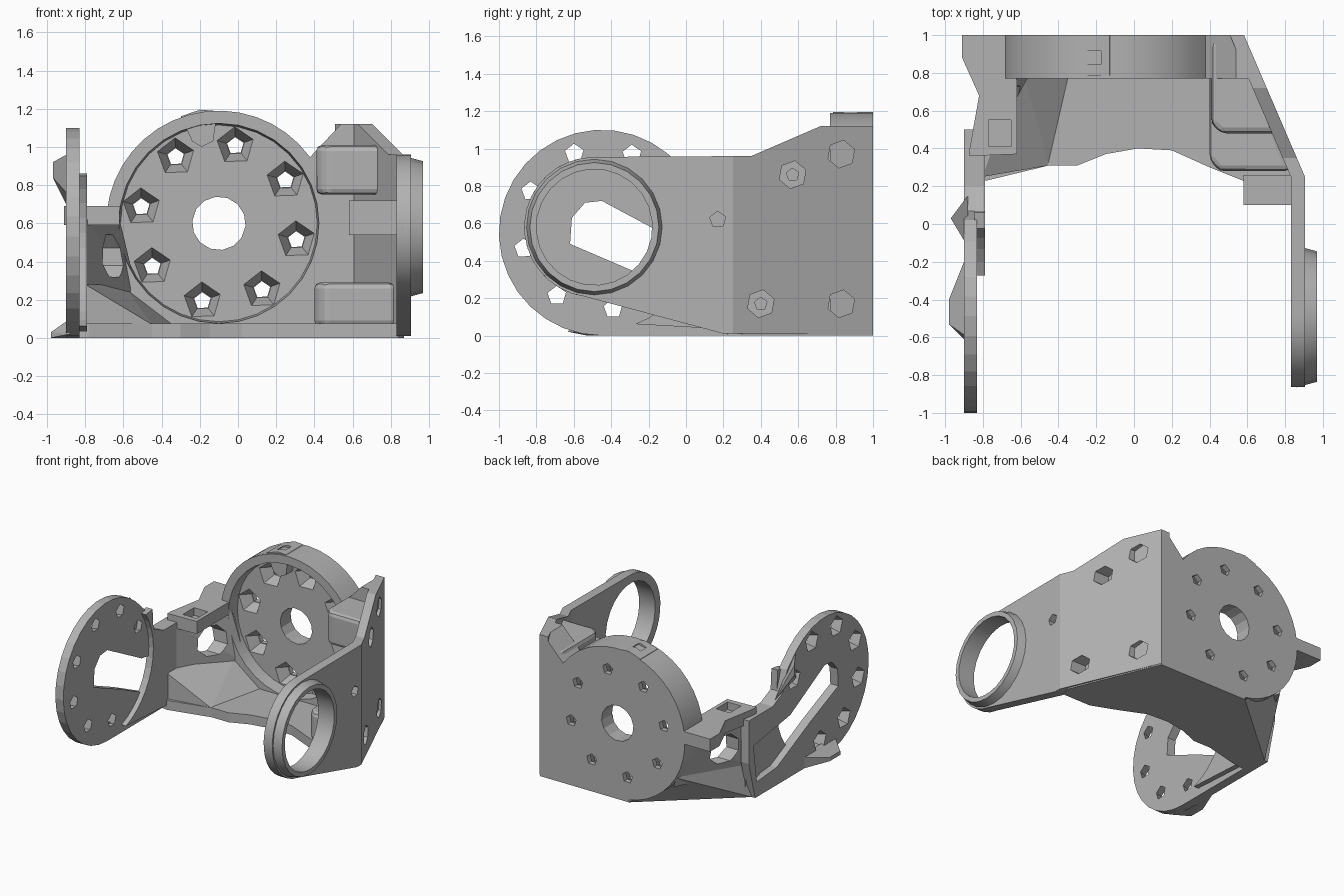
import bpy, bmesh
from math import sin, cos, radians
from mathutils import Vector

cube = bpy.data.objects.get("Cube")
if cube:
    bpy.data.objects.remove(cube)

grey = bpy.data.materials.new("plain grey")
grey.use_nodes = True
colour = (0.45, 0.45, 0.45, 1)
grey.diffuse_color = colour
grey.node_tree.nodes["Principled BSDF"].inputs["Base Color"].default_value = colour


def finish(name, bm):
    bmesh.ops.recalc_face_normals(bm, faces=bm.faces)
    mesh = bpy.data.meshes.new(name)
    bm.to_mesh(mesh)
    bm.free()
    mesh.materials.append(grey)
    ob = bpy.data.objects.new(name, mesh)
    bpy.context.scene.collection.objects.link(ob)
    return ob


def arc(cu, cv, r, a0=0, a1=360, n=24):
    full = abs(a1 - a0) == 360
    steps = n if full else n + 1
    angles = [radians(a0 + (a1 - a0) * i / n) for i in range(steps)]
    return [(cu + r * cos(a), cv + r * sin(a)) for a in angles]


def prism(name, pts, axis, w0, w1, pts2=None):
    """Extrude an outline along an axis; a second outline gives a taper."""
    place = {"x": lambda u, v, w: (w, u, v),
             "y": lambda u, v, w: (u, w, v),
             "z": lambda u, v, w: (u, v, w)}[axis]
    bm = bmesh.new()
    a = [bm.verts.new(place(u, v, w0)) for u, v in pts]
    b = [bm.verts.new(place(u, v, w1)) for u, v in (pts2 or pts)]
    bm.faces.new(a)
    bm.faces.new(b[::-1])
    n = len(a)
    for i in range(n):
        j = (i + 1) % n
        bm.faces.new((a[i], b[i], b[j], a[j]))
    return finish(name, bm)


def box(name, x0, x1, y0, y1, z0, z1):
    return prism(name, [(x0, y0), (x1, y0), (x1, y1), (x0, y1)], "z", z0, z1)


def hull(name, pts):
    bm = bmesh.new()
    for p in pts:
        bm.verts.new(p)
    out = bmesh.ops.convex_hull(bm, input=bm.verts)
    loose = [g for g in out["geom_interior"] if isinstance(g, bmesh.types.BMVert)]
    bmesh.ops.delete(bm, geom=loose, context="VERTS")
    return finish(name, bm)


def hole(axis, u, v, w0, w1, r0, r1=None, n=5, turn=20):
    ob = prism("cutter", arc(u, v, r0, turn, turn + 360, n), axis, w0, w1,
               arc(u, v, r1 or r0, turn, turn + 360, n))
    ob.hide_render = True
    return ob


def cut(ob, cutters):
    """Subtract the cutters, bake the result and remove them."""
    for c in cutters:
        m = ob.modifiers.new("cut", "BOOLEAN")
        m.operation, m.solver, m.object = "DIFFERENCE", "EXACT", c
    bpy.context.view_layer.update()
    deps = bpy.context.evaluated_depsgraph_get()
    mesh = bpy.data.meshes.new_from_object(ob.evaluated_get(deps))
    ob.modifiers.clear()
    ob.data = mesh
    for c in cutters:
        bpy.data.objects.remove(c)


# Rear plate with a round cup, eight countersunk holes and a centre bore
CX, CZ = -0.10, 0.60


def plate_outline(edge):
    return arc(CX, CZ, 0.59, 36, 262, 26) + [(edge, 0), (edge, 1.12), (0.54, 1.12)]


plate = prism("rear_cup_plate", plate_outline(0.64), "y", 0.77, 1.0, plate_outline(0.58))
cutters = [hole("y", CX, CZ, 0.7, 0.87, 0.53, 0.515, 32, 0),
           hole("y", CX, CZ, 0.8, 1.1, 0.14, n=14)]
for u, v in arc(CX, CZ, 0.415, 33, 393, 8):
    cutters.append(hole("y", u, v, 0.86, 0.96, 0.105, 0.05))
    cutters.append(hole("y", u, v, 0.9, 1.1, 0.045))
cut(plate, cutters)

boss = prism("cup_top_boss", [(-0.24, 1.03), (-0.19, 1.0), (-0.13, 1.03), (-0.11, 1.17),
                              (-0.13, 1.19), (-0.2, 1.195), (-0.3, 1.16)], "y", 0.785, 1.0)
cut(boss, [hole("z", -0.21, 0.88, 1.08, 1.3, 0.05, n=4, turn=45)])

# Floor with a curved front edge
prism("floor", [(0.58, 1), (-0.2, 1), (-0.87, 0.42), (-0.87, 0.24), (-0.78, 0.23),
                (-0.45, 0.31), (-0.3, 0.31), (-0.15, 0.37), (0.02, 0.4), (0.2, 0.39),
                (0.4, 0.3), (0.6, 0.22), (0.84, 0.22), (0.87, 0.3)], "z", 0.0, 0.075)

# Right hand bearing arm: flat at the front, then slanting in to the rear plate
BY, BZ, BEND = -0.49, 0.58, 0.25


def shear(y):
    return max(0, y - BEND) * 0.43


arm = prism("bearing_arm", [(1, 0.01), (0.2, 0.01)] + arc(BY, BZ, 0.375, 262, 90, 16) +
            [(0.35, 0.96), (0.72, 1.12), (1, 1.12)], "x", 0.83, 0.905)
bm = bmesh.new()
bm.from_mesh(arm.data)
bmesh.ops.bisect_plane(bm, geom=bm.verts[:] + bm.edges[:] + bm.faces[:],
                       plane_co=Vector((0, BEND, 0)), plane_no=Vector((0, 1, 0)))
for vert in bm.verts:
    vert.co.x -= shear(vert.co.y)
bm.to_mesh(arm.data)
bm.free()
screws = [(0.57, 0.86), (0.83, 0.97), (0.4, 0.17), (0.83, 0.17)]


def screw_holes():
    """Hexagonal counterbores with a narrow hole through."""
    found = []
    for y, z in screws:
        x = 0.905 - shear(y)
        found.append(hole("x", y, z, x - 0.1, x + 0.08, 0.075, n=6))
        found.append(hole("x", y, z, x - 0.2, x, 0.035))
    return found


cut(arm, [hole("x", BY, BZ, 0.7, 1.1, 0.31, n=24),
          hole("x", 0.17, 0.62, 0.7, 1.0, 0.045)] + screw_holes())

ring = prism("bearing_ring", arc(BY, BZ, 0.375), "x", 0.86, 0.97, arc(BY, BZ, 0.345))
cut(ring, [hole("x", BY, BZ, 0.7, 1.1, 0.31, n=24)])

# Rounded screw blocks inside the arm
upper = prism("upper_screw_block", [(0.41, 0.97), (0.41, 0.53), (0.46, 0.48), (0.76, 0.48),
                                    (0.57, 0.97)], "z", 0.75, 1.01)
lower = prism("lower_screw_block", [(0.4, 0.97), (0.4, 0.34), (0.45, 0.28), (0.83, 0.28),
                                    (0.57, 0.97)], "z", 0.06, 0.29)
for block in (upper, lower):
    bevel = block.modifiers.new("round", "BEVEL")
    bevel.width, bevel.segments = 0.03, 2
    cut(block, screw_holes())
nub = box("inner_nub", 0.58, 0.85, 0.1, 0.26, 0.54, 0.72)
cut(nub, [hole("x", 0.17, 0.62, 0.7, 1.0, 0.045)])

# Left hand round mount; its slanting slot runs on as a pocket in the outer face
DY, DZ = -0.45, 0.55
mount = prism("round_mount", arc(DY, DZ, 0.55, 50, 270, 20) +
              [(0.42, 0), (0.5, 0.3), (0.5, 0.64), (0.2, 0.64), (0.07, 0.7), (0.02, 0.86)],
              "x", -0.9, -0.83)
cutters = [hole("x", u, v, -0.91, -0.82, 0.085, 0.048)
           for u, v in arc(DY, DZ + 0.02, 0.43, 26, 278, 6)]
cutters.append(prism("cutter", [(-0.62, 0.49), (-0.61, 0.63), (-0.54, 0.71), (-0.45, 0.72),
                                (-0.02, 0.49), (0.44, 0.42), (0.4, 0.12), (0.15, 0.14),
                                (-0.27, 0.34)], "x", -1, -0.7))
cut(mount, cutters)

# Raised shoulder behind the mount
prism("mount_shoulder", arc(DY, DZ, 0.52, -70, 35, 12) +
      [(0.06, 0.86), (0.07, 0.7), (0.2, 0.64), (0.46, 0.64), (0.46, 0.02)], "x", -0.845, -0.79)

# Outer ribs on the mount
hull("mount_foot", [(-0.88, -0.15, 0), (-0.98, -0.4, 0), (-0.98, -0.53, 0), (-0.88, -0.63, 0.02),
                    (-0.98, -0.4, 0.03), (-0.98, -0.53, 0.03), (-0.88, -0.15, 0.1),
                    (-0.88, -0.6, 0.1)])
hull("mount_top_rib", [(-0.88, -0.12, 0.97), (-0.88, -0.12, 0.74), (-0.97, 0.03, 0.92),
                       (-0.97, 0.03, 0.84), (-0.88, 0.15, 0.66), (-0.88, 0.04, 0.72)])

# Slanted corner joining the mount to the cup
hull("corner_gusset", [(-0.2, 1, 0), (-0.87, 0.42, 0), (-0.87, 0.24, 0), (-0.45, 0.31, 0.07),
                       (-0.38, 0.8, 0.07), (-0.8, 0.25, 0.28), (-0.84, 0.42, 0.28),
                       (-0.6, 0.85, 0.28), (-0.58, 0.96, 0.28)])
wall = hull("corner_wall", [(-0.85, 0.38, 0.2), (-0.79, 0.36, 0.2), (-0.56, 0.96, 0.2),
                            (-0.52, 0.85, 0.2), (-0.87, 0.38, 0.62), (-0.79, 0.36, 0.62),
                            (-0.69, 0.9, 0.62), (-0.62, 0.8, 0.62)])
cut(wall, [hole("x", 0.62, 0.43, -1, -0.5, 0.12, n=8)])

# Top tab with a small square recess
tab = prism("top_tab", [(-0.91, 1), (-0.91, 0.88), (-0.82, 0.68), (-0.87, 0.4), (-0.87, 0.36),
                        (-0.62, 0.37), (-0.62, 0.76), (-0.67, 1)], "z", 0.59, 0.69)
cut(tab, [box("cutter", -0.77, -0.65, 0.41, 0.55, 0.63, 0.8)])

# Soften only the shallow facets of the round parts
for ob in (plate, ring, arm):
    bpy.ops.object.select_all(action="DESELECT")
    ob.select_set(True)
    bpy.context.view_layer.objects.active = ob
    bpy.ops.object.shade_smooth_by_angle(angle=radians(20))
